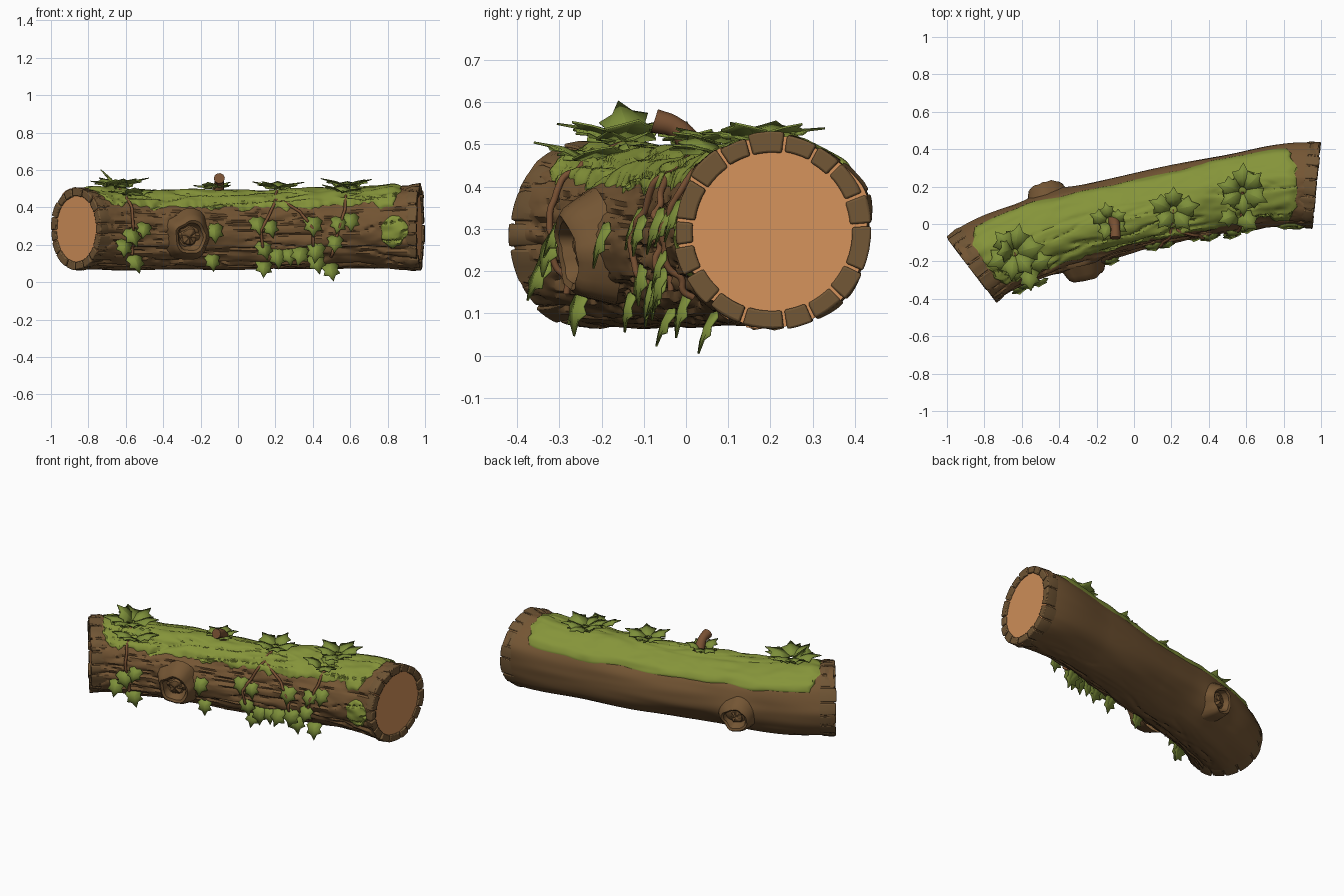
import bpy, bmesh, math, random
from mathutils import Vector, noise

if "Cube" in bpy.data.objects:
    bpy.data.objects.remove(bpy.data.objects["Cube"])
random.seed(4)
PI, Z = math.pi, Vector((0, 0, 1))
X0, X1 = -0.86, 0.965

def material(name, rgb):
    m = bpy.data.materials.new(name)
    m.diffuse_color = (*rgb, 1)
    m.use_nodes = True
    m.node_tree.nodes["Principled BSDF"].inputs["Base Color"].default_value = m.diffuse_color
    return m
BARK = material("bark brown", (0.175, 0.092, 0.034))
RIM = material("bark edge brown", (0.165, 0.093, 0.036))
WOOD = material("cut wood orange", (0.66, 0.29, 0.105))
TWIG = material("twig brown", (0.19, 0.082, 0.033))
MOSS = material("moss green", (0.235, 0.295, 0.042))
LEAF = material("leaf green", (0.205, 0.275, 0.042))

def make(name, verts, faces, mats, angle=0.7):
    me = bpy.data.meshes.new(name)
    bm = bmesh.new()
    vs = [bm.verts.new(v) for v in verts]
    for f in faces:
        bm.faces.new([vs[i] for i in f])
    bmesh.ops.recalc_face_normals(bm, faces=bm.faces[:])
    bm.to_mesh(me)
    bm.free()
    for m in mats:
        me.materials.append(m)
    me.shade_smooth()
    me.set_sharp_from_angle(angle=angle)
    ob = bpy.data.objects.new(name, me)
    bpy.context.collection.objects.link(ob)
    return ob

def grid_faces(rows, cols, wrap):
    return [(i*cols + j, i*cols + (j+1) % cols, (i+1)*cols + (j+1) % cols, (i+1)*cols + j)
            for i in range(rows-1) for j in range(cols if wrap else cols-1)]

# Curved centre line: x, y, slope, z, radius
PATH = [(X0, -0.24, 0.76, 0.285, 0.218), (-0.45, -0.055, 0.3, 0.278, 0.208), (0, 0.055, 0.23, 0.272, 0.203),
        (0.5, 0.165, 0.17, 0.278, 0.207), (X1, 0.205, -0.1, 0.295, 0.23)]
KNOTS = [(-0.32, math.radians(188)), (-0.41, math.radians(-14))]

def centre(x):
    k = 0
    while k < 3 and x > PATH[k+1][0]:
        k += 1
    a, b = PATH[k], PATH[k+1]
    h = b[0] - a[0]
    t = (x - a[0]) / h
    s = t*t*(3 - 2*t)
    y = a[1] + (b[1]-a[1])*s + h*(a[2]*t*(1-t)**2 - b[2]*t*t*(1-t))
    return Vector((x, y, a[3] + (b[3]-a[3])*s)), a[4] + (b[4]-a[4])*s

def frame(x):
    t = (centre(x + 0.004)[0] - centre(x - 0.004)[0])
    t.z = 0
    t.normalize()
    return t, Vector((-t.y, t.x, 0))

def radial(x, a):
    return frame(x)[1]*math.cos(a) + Z*math.sin(a)

def surf(x, a, h=0.0):
    """Point on the bark; a = 0 back, 90 top, 180 front."""
    c, r = centre(x)
    ca, sa = math.cos(a), math.sin(a)
    d = 0.016*noise.noise(Vector((x*2.2, ca*1.6, sa*1.6)))
    front = min(1, max(0, 0.45 - ca))
    n = noise.noise(Vector((x*3.2 + 7, ca*4.5, sa*4.5)))
    n2 = noise.noise(Vector((x*9, ca*6 + 3, sa*6)))
    d += front*(0.008*n2 - 0.014*max(0, 1 - abs(n)*7)) + 0.003*n
    for kx, ka in KNOTS:
        da = (a - ka + PI) % (2*PI) - PI
        d += 0.03*math.exp(-((x-kx)**2 + (da*r)**2)/0.0121)
    return c + radial(x, a)*(r + d + h)

def locate(X, a):
    """Path parameter whose surface point has world x = X."""
    x = X
    for _ in range(5):
        x = min(X1, max(X0, x + X - surf(x, a).x))
    return x

# Log body with cut ends
ROWS, COLS = 220, 120
verts = [surf(X0 + (X1-X0)*i/(ROWS-1), 2*PI*j/COLS) for i in range(ROWS) for j in range(COLS)]
faces = grid_faces(ROWS, COLS, True) + [tuple(range(COLS)), tuple(range((ROWS-1)*COLS, ROWS*COLS))]
log = make("log_body", verts, faces, [BARK, WOOD])
for p in log.data.polygons:
    if len(p.vertices) > 4:
        p.material_index = 1

# Rings of bark blocks round both cut ends
def bark_ring(name, xe, out, count=17):
    c, r = centre(xe)
    t = frame(xe)[0]*out
    verts, faces = [], []
    cuts = [2*PI*(k + random.uniform(-0.2, 0.2))/count for k in range(count)]
    cuts.append(cuts[0] + 2*PI)
    for k in range(count):
        a0, a1 = cuts[k] + 0.018, cuts[k+1] - 0.018
        lift, depth = random.uniform(0.99, 1.03), random.uniform(0.07, 0.13)
        inner, front = random.uniform(0.8, 0.83), random.uniform(0.008, 0.014)
        b = len(verts)
        for j in range(5):
            a = a0 + (a1-a0)*j/4
            n = radial(xe, a)
            xi = xe - out*depth
            back = surf(xi, a, -0.012)
            verts += [c + t*front + n*r*inner, c + t*front + n*r*lift,
                      surf(xe - out*0.035, a, 0.006*lift), back, c - t*depth + n*r*inner]
        faces += [tuple(b + q for q in f) for f in grid_faces(5, 5, True)]
        faces += [tuple(range(b, b+5)), tuple(range(b+20, b+25))]
    ob = make(name, verts, faces, [RIM], 0.5)
    m = ob.modifiers.new("bevel", 'BEVEL')
    m.width, m.segments, m.angle_limit = 0.005, 2, 0.7
bark_ring("left_bark_ring", X0, -1)
bark_ring("right_bark_ring", X1, 1)

# Knots: turned rings with a hollow
def knot(name, x, a, size):
    p, n = surf(x, a, -0.03), radial(x, a)
    u = frame(x)[0]
    v = n.cross(u)
    prof = [(1.35, -0.03), (1.12, 0.025), (1.0, 0.05), (0.86, 0.062), (0.72, 0.055), (0.62, 0.025),
            (0.5, 0.012), (0.4, 0.03), (0.2, 0.036), (0.04, 0.036)]
    verts = []
    for r, h in prof:
        for j in range(28):
            b = 2*PI*j/28
            w = size*r*(1 + 0.16*noise.noise(Vector((math.cos(b)*1.5, math.sin(b)*1.5, x*9))))
            h2 = h + 0.014*noise.noise(Vector((math.cos(b)*2, math.sin(b)*2, 5 + x)))
            verts.append(p + u*w*math.cos(b) + v*w*math.sin(b) + n*h2)
    make(name, verts, grid_faces(len(prof), 28, True) + [tuple(range(len(verts)-28, len(verts)))], [BARK])
knot("front_knot", *KNOTS[0], 0.1)
knot("back_knot", *KNOTS[1], 0.088)

# Moss: ragged sheets laid on the bark
def moss(name, x0, x1, a0, a1, corner, rag, rows, cols):
    verts = []
    for i in range(rows):
        t = i/(rows-1)
        x = x0 + (x1-x0)*t
        k = min(1, max(0.02, (1 - abs(2*t-1))*corner))**0.5
        mid, half = (a0+a1)/2, (a1-a0)/2*k
        lo = mid - half + rag*0.6*noise.noise(Vector((x*5, 2, 0)))
        hi = mid + half + rag*(noise.noise(Vector((x*7, 9, 0))) + 0.7*noise.noise(Vector((x*25, 4, 0))))
        for j in range(cols):
            s = j/(cols-1)
            a = math.radians(lo + (hi-lo)*s)
            xx = x + 0.03*noise.noise(Vector((a*5, 3, t > 0.5)))*abs(2*t-1)**4
            e = min(1, min(s, 1-s)*9, min(t, 1-t)*(x1-x0)*22)
            h = -0.008 + 0.023*e**0.5 + 0.006*noise.noise(Vector((xx*11, a*4, 1)))
            verts.append(surf(xx, a, h))
    make(name, verts, grid_faces(rows, cols, False), [MOSS])
moss("top_moss", -0.81, 0.875, 30, 145, 18, 12, 200, 50)
moss("side_moss_patch", 0.74, 0.93, 160, 206, 1.3, 14, 40, 24)

# Ivy leaves: folded five-lobed blades
SIDE = [(0.22, -0.1), (0.5, 0.1), (0.36, 0.36), (0.47, 0.58), (0.19, 0.68)]
leaf_v, leaf_f = [], []
def leaf(base, direction, up, size):
    d = direction.normalized()
    n = (up - d*up.dot(d)).normalized()
    s = d.cross(n)
    b = len(leaf_v)
    pts = [(0, 0), (0, 0.4), (0, 1)] + SIDE + [(-u, v) for u, v in SIDE]
    for u, v in pts:
        leaf_v.append(base + size*(s*u + d*v - n*(0.22*abs(u) + 0.25*v*v)))
    for o in (3, 8):
        leaf_f.append((b, b+o, b+o+1, b+o+2, b+1))
        leaf_f.append((b+1, b+o+2, b+o+3, b+o+4, b+2))

def side_leaf(X, z, size):
    """Leaf hanging off the front, centred near (X, z)."""
    q = max(-0.93, min(0.95, (z + 0.045 - 0.28)/0.205))
    a = PI - math.asin(q)
    x = locate(X, a)
    out = -frame(x)[1]
    base = surf(x, a, 0.012)
    base.z = z + 0.045
    d = -Z*0.85 + out*random.uniform(0.3, 0.6) + frame(x)[0]*random.uniform(-0.35, 0.35)
    leaf(base, d, out + Z*0.5, size)

for X, z in [(-0.55, 0.45), (-0.61, 0.39), (-0.54, 0.37), (-0.5, 0.27), (-0.58, 0.24), (-0.61, 0.18), (-0.56, 0.1),
             (-0.13, 0.265), (-0.14, 0.1), (0.1, 0.3), (0.165, 0.28), (0.13, 0.17), (0.21, 0.13), (0.14, 0.07),
             (0.21, 0.42), (0.27, 0.13), (0.4, 0.3), (0.34, 0.14), (0.42, 0.16), (0.41, 0.1), (0.54, 0.3),
             (0.52, 0.2), (0.49, 0.055), (0.55, 0.39), (0.6, 0.32), (0.57, 0.45)]:
    side_leaf(X, z, random.uniform(0.088, 0.108))

def rosette(X, angle, count, size, start):
    a = math.radians(angle)
    p = surf(locate(X, a), a, 0.02)
    for k in range(count):
        b = start + 2*PI*k/count + random.uniform(-0.2, 0.2)
        d = Vector((math.cos(b), math.sin(b), random.uniform(0.35, 0.6)))
        leaf(p + d*0.02, d, Z, size*random.uniform(0.9, 1.1))
rosette(-0.64, 98, 6, 0.135, 0.3)
rosette(-0.57, 125, 4, 0.12, 3.4)
rosette(-0.13, 92, 5, 0.085, 0.5)
rosette(0.21, 97, 5, 0.115, 0.2)
rosette(0.58, 90, 6, 0.125, 0.6)
rosette(0.56, 120, 3, 0.1, 3.6)
# one upright leaf at the left
leaf(Vector((-0.65, -0.13, 0.51)), Vector((-0.5, -0.25, 0.9)), Vector((0.8, 0, 0.6)), 0.125)
ivy = make("ivy_leaves", leaf_v, leaf_f, [LEAF], 0.3)
ivy.modifiers.new("thickness", 'SOLIDIFY').thickness = 0.005

# Vine stems and branch stub as round curves
def tube(name, pts, radius, mat, taper=None):
    cu = bpy.data.curves.new(name, 'CURVE')
    cu.dimensions, cu.bevel_depth, cu.bevel_resolution, cu.use_fill_caps = '3D', radius, 3, True
    cu.resolution_u = 6
    sp = cu.splines.new('BEZIER')
    sp.bezier_points.add(len(pts) - 1)
    for i, (bp, p) in enumerate(zip(sp.bezier_points, pts)):
        bp.co = p
        bp.handle_left_type = bp.handle_right_type = 'AUTO'
        bp.radius = taper[i] if taper else 1
    cu.materials.append(mat)
    bpy.context.collection.objects.link(bpy.data.objects.new(name, cu))

def vine(name, stops):
    pts = []
    for (xa, aa), (xb, ab) in zip(stops, stops[1:]):
        for k in range(6):
            a = math.radians(aa + (ab-aa)*k/6)
            pts.append(surf(locate(xa + (xb-xa)*k/6, a), a, 0.009))
    tube(name, pts, 0.008, TWIG)
vine("left_vine", [(-0.64, 98), (-0.57, 150), (-0.56, 190), (-0.57, 222)])
vine("middle_vine", [(0.21, 97), (0.19, 140), (0.12, 180), (0.14, 225)])
vine("crossing_vine", [(0.2, 125), (0.33, 152), (0.4, 178), (0.4, 222)])
vine("right_vine", [(0.58, 92), (0.57, 150), (0.53, 185), (0.49, 232)])
tube("branch_stub", [(-0.11, 0.04, 0.44), (-0.105, 0.01, 0.5), (-0.1, -0.025, 0.54), (-0.1, -0.075, 0.556)],
     0.028, TWIG, [1.6, 1.1, 0.9, 1.05])
